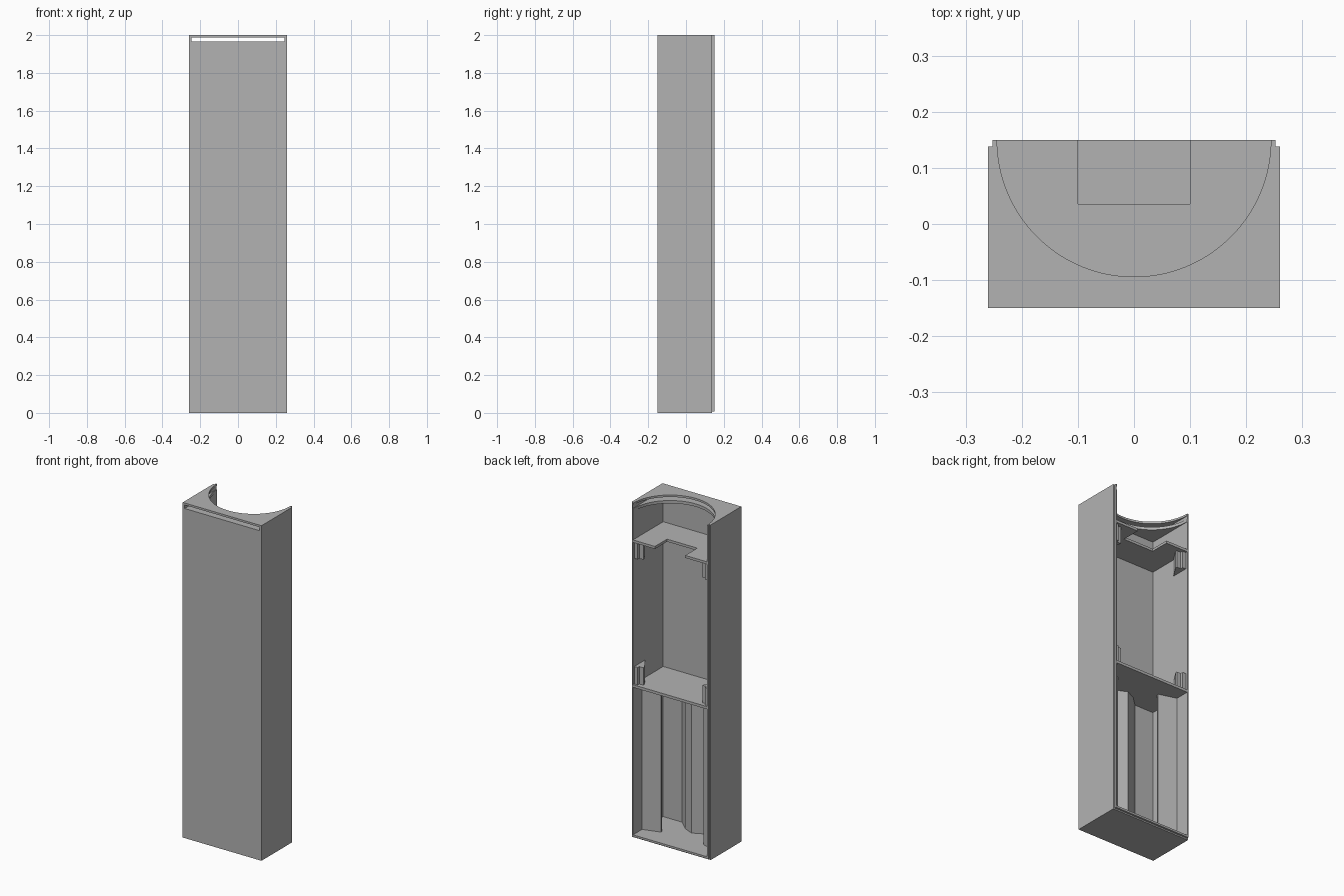
import bpy
import bmesh
import math

cube = bpy.data.objects.get("Cube")
if cube:
    bpy.data.objects.remove(cube, do_unlink=True)

# Single plain grey plastic
grey = bpy.data.materials.new("grey_plastic")
grey.use_nodes = True
colour = (0.45, 0.45, 0.45, 1)
grey.diffuse_color = colour
grey.node_tree.nodes["Principled BSDF"].inputs["Base Color"].default_value = colour

# Main dimensions
W, INNER, LIP = 0.26, 0.245, 0.252
FRONT, INNER_FRONT, STEP, BACK = -0.15, -0.135, 0.138, 0.15
SLOT_LOW, SLOT_HIGH, RIM = 1.967, 1.988, 1.95


def prism(name, outline, z0, z1):
    """Extrude a plan outline upward from z0 to z1."""
    bm = bmesh.new()
    base = bm.faces.new([bm.verts.new((x, y, z0)) for x, y in outline])
    top = bmesh.ops.extrude_face_region(bm, geom=[base])["geom"]
    for v in top:
        if isinstance(v, bmesh.types.BMVert):
            v.co.z = z1
    bmesh.ops.recalc_face_normals(bm, faces=bm.faces)
    mesh = bpy.data.meshes.new(name)
    bm.to_mesh(mesh)
    bm.free()
    mesh.materials.append(grey)
    obj = bpy.data.objects.new(name, mesh)
    bpy.context.collection.objects.link(obj)
    return obj


def mirrored(half):
    """Complete a right-hand half outline with its mirror image."""
    return half + [(-x, y) for x, y in reversed(half)]


def rect(x, y0, y1):
    return mirrored([(x, y0), (x, y1)])


outer = [(W, FRONT), (W, STEP), (LIP, STEP), (LIP, BACK)]

# Wall shell, open at the back, with a stepped lip
prism("wall_shell", mirrored(outer + [(INNER, BACK), (INNER, INNER_FRONT)]), 0.008, RIM)

# Floor with its recessed lip
prism("floor_base", rect(W, FRONT, STEP), 0, 0.008)
prism("floor_lip", rect(INNER, INNER_FRONT, BACK), 0.008, 0.02)

# Top collar: two plates with a half-round cutout, separated by a through slot
arc = [(0.244 * math.cos(a), BACK - 0.244 * math.sin(a))
       for a in (math.pi / 2 * i / 32 for i in range(32))]
collar = mirrored(outer + arc)
prism("collar_lower_plate", collar, RIM, SLOT_LOW)
prism("collar_top_plate", collar, SLOT_HIGH, 2)
for side, label in ((1, "left"), (-1, "right")):
    cheek = outer + [(0.247, BACK), (0.247, FRONT)]
    prism(label + "_slot_cheek", [(side * x, y) for x, y in cheek], SLOT_LOW, SLOT_HIGH)

# Shelves: the upper one is notched at the back
prism("upper_shelf", mirrored([(INNER, INNER_FRONT), (INNER, BACK),
                               (0.1, BACK), (0.1, 0.036)]), 1.765, 1.78)
prism("lower_shelf", rect(INNER, INNER_FRONT, BACK), 0.9, 0.916)

# Lower compartment: central ridge and slanted side cradles
prism("centre_ridge", [(-0.12, INNER_FRONT), (-0.06, -0.078), (0, -0.05),
                       (0.06, -0.078), (0.12, INNER_FRONT)], 0.02, 0.9)
cradle = [(INNER, 0.065), (0.14, 0.034), (0.143, 0.022), (INNER, 0.052)]

# Wedge posts that hold the panel in the upper compartment
post = [(INNER, 0.035), (0.195, 0.112), (0.195, 0.123), (0.222, 0.123),
        (0.222, STEP), (INNER, STEP)]
for side, label in ((1, "left"), (-1, "right")):
    prism(label + "_cradle", [(side * x, y) for x, y in cradle], 0.02, 0.9)
    for level, z0, z1 in (("upper", 1.665, 1.765), ("lower", 0.916, 1.02)):
        prism(f"{label}_{level}_post", [(side * x, y) for x, y in post], z0, z1)
